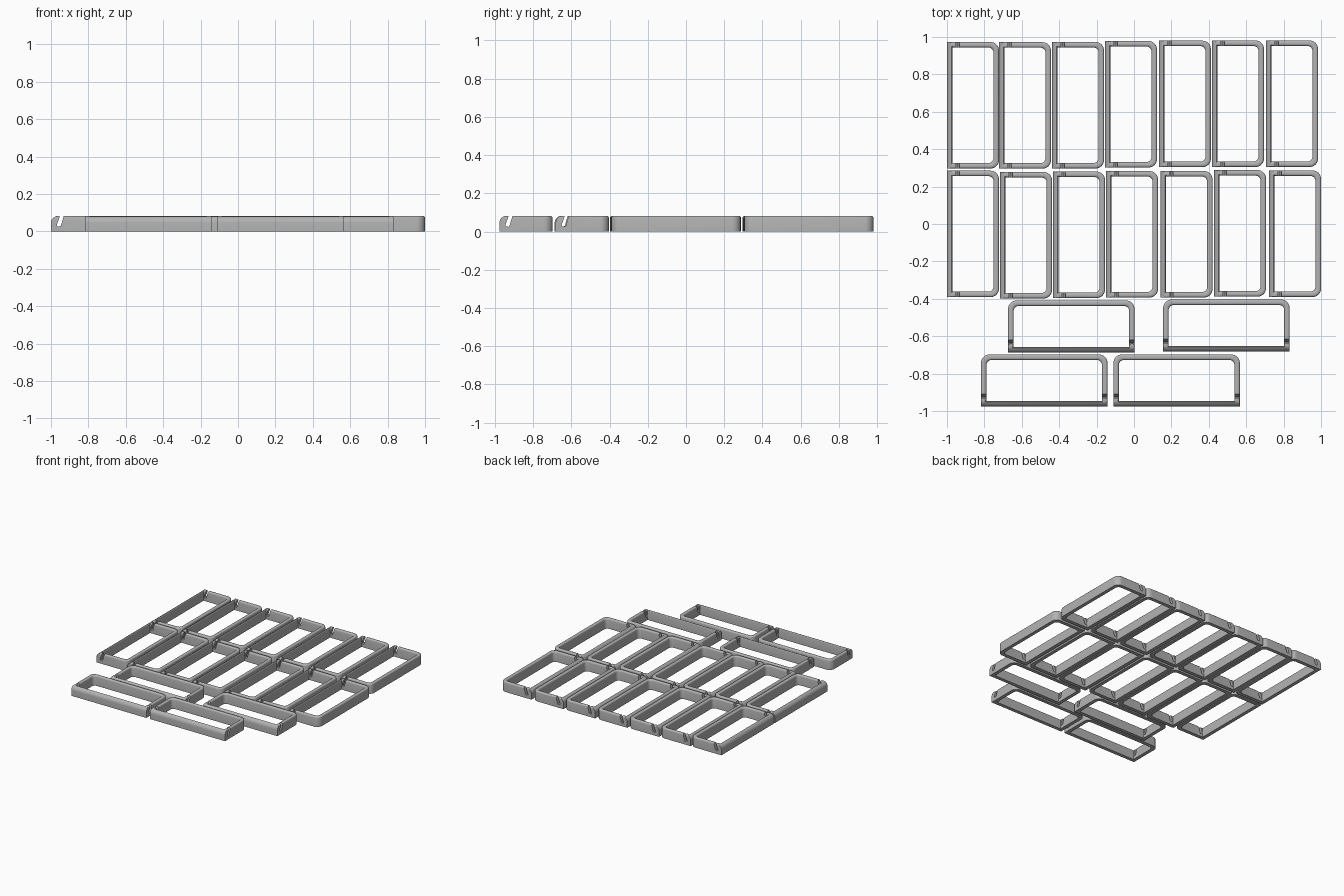
import bpy, bmesh, math

if "Cube" in bpy.data.objects:
    bpy.data.objects.remove(bpy.data.objects["Cube"])

W, L, H = 0.278, 0.676, 0.082   # short side, long side, height
T, B = 0.029, 0.010             # wall thickness, rim rounding

grey = bpy.data.materials.new("plain grey")
grey.diffuse_color = (0.45, 0.45, 0.45, 1)
grey.use_nodes = True
grey.node_tree.nodes["Principled BSDF"].inputs["Base Color"].default_value = grey.diffuse_color


def plan(o):
    """Outline inset by o: square corners on the hook side, round on the far side."""
    r = max(0.045 - o, 0.028)
    x, y = W - o, L / 2 - o
    pts = [(o, -y)]
    for sy, a0 in ((-1, -90), (1, 0)):
        for i in range(9):
            a = math.radians(a0 + i * 90 / 8)
            pts.append((x - r + r * math.cos(a), sy * (y - r) + r * math.sin(a)))
    return pts + [(o, y)]


def make(name, bm):
    bmesh.ops.recalc_face_normals(bm, faces=bm.faces)
    me = bpy.data.meshes.new(name)
    bm.to_mesh(me)
    bm.free()
    me.materials.append(grey)
    ob = bpy.data.objects.new(name, me)
    bpy.context.collection.objects.link(ob)
    return ob


def prism(name, profile):
    """Cutter running along the long side from a (u, z) profile."""
    bm = bmesh.new()
    ends = [[bm.verts.new((u, y, z)) for u, z in profile] for y in (-L, L)]
    bm.faces.new(ends[0])
    bm.faces.new(ends[1])
    n = len(profile)
    for i in range(n):
        j = (i + 1) % n
        bm.faces.new((ends[0][i], ends[0][j], ends[1][j], ends[1][i]))
    ob = make(name, bm)
    ob.hide_render = True
    return ob


# Ring with rounded upper rims
rim = [(B * (1 - math.cos(a)), H - B * (1 - math.sin(a)))
       for a in (math.radians(d) for d in (0, 30, 60, 90))]
section = [(0, 0)] + rim + [(T - o, z) for o, z in reversed(rim)] + [(T, 0)]
bm = bmesh.new()
loops = [[bm.verts.new((x, y, z)) for x, y in plan(o)] for o, z in section]
for k in range(len(loops)):
    a, b = loops[k], loops[(k + 1) % len(loops)]
    for i in range(len(a)):
        j = (i + 1) % len(a)
        bm.faces.new((a[i], a[j], b[j], b[i]))
base = make("frame_base", bm)

# Rounded nose of the hook bar and the slanted slot behind it
R = 0.036
arc = [(R - R * math.cos(a), H - R + R * math.sin(a))
       for a in (math.radians(d) for d in range(0, 91, 15))]
nose = prism("nose_cutter", [(-0.02, H - R), *arc, (R, H + 0.02), (-0.02, H + 0.02)])
slot = prism("slot_cutter", [(0.049, H + 0.02), (0.046, 0.075), (0.031, 0.034),
                             (0.034, 0.027), (0.046, 0.025), (0.053, 0.03),
                             (0.066, 0.075), (0.072, H + 0.02)])
for cutter in (nose, slot):
    mod = base.modifiers.new("cut", 'BOOLEAN')
    mod.operation = 'DIFFERENCE'
    mod.solver = 'EXACT'
    mod.object = cutter
bpy.context.view_layer.update()
frame_mesh = bpy.data.meshes.new_from_object(
    base.evaluated_get(bpy.context.evaluated_depsgraph_get()))
for ob in (base, nose, slot):
    bpy.data.objects.remove(ob)

# Hook-side edge and middle of each frame: (x, y, turn)
back = [(-1.0, .635), (-.722, .634), (-.438, .635), (-.155, .64),
        (.133, .642), (.417, .643), (.706, .643)]
middle = [(-1.0, -.053), (-.716, -.06), (-.433, -.058), (-.15, -.055),
          (.142, -.055), (.428, -.05), (.722, -.052)]
front = [(-.335, -.687), (.494, -.682), (-.48, -.976), (.228, -.976)]
places = [(x, y, 0) for x, y in back + middle] + \
         [(x, y, math.pi / 2) for x, y in front]
for i, (x, y, turn) in enumerate(places):
    ob = bpy.data.objects.new(f"slotted_frame_{i + 1}", frame_mesh)
    bpy.context.collection.objects.link(ob)
    ob.location = (x, y, 0)
    ob.rotation_euler.z = turn

# Smooth rounded corners, keep hard edges
bpy.ops.object.select_all(action='DESELECT')
ob.select_set(True)
bpy.context.view_layer.objects.active = ob
bpy.ops.object.shade_smooth_by_angle(angle=math.radians(35))
